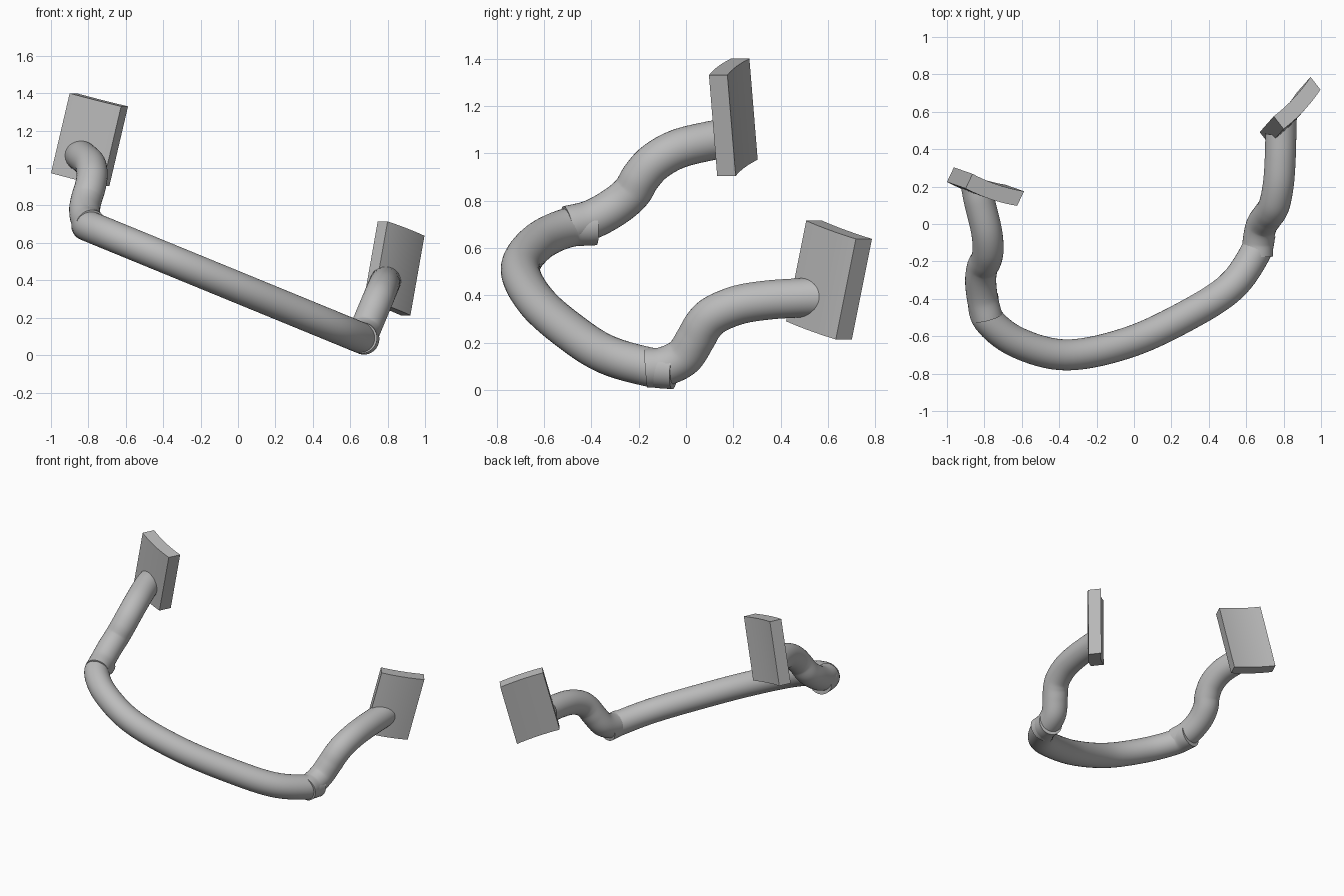
import bpy, bmesh, math
from mathutils import Vector

if "Cube" in bpy.data.objects:
    bpy.data.objects.remove(bpy.data.objects["Cube"], do_unlink=True)

RADIUS, SIDES, STEPS, COLUMNS = 0.083, 32, 8, 10

grey = bpy.data.materials.new("satin grey")
grey.use_nodes = True
colour = (0.5, 0.5, 0.5, 1)
grey.diffuse_color = colour
grey.node_tree.nodes["Principled BSDF"].inputs["Base Color"].default_value = colour


def finish(name, bm, angle):
    bmesh.ops.recalc_face_normals(bm, faces=bm.faces)
    mesh = bpy.data.meshes.new(name)
    bm.to_mesh(mesh)
    bm.free()
    mesh.materials.append(grey)
    obj = bpy.data.objects.new(name, mesh)
    bpy.context.collection.objects.link(obj)
    bpy.ops.object.select_all(action="DESELECT")
    obj.select_set(True)
    bpy.context.view_layer.objects.active = obj
    bpy.ops.object.shade_smooth_by_angle(angle=math.radians(angle))


def smooth_path(points):
    """Catmull-Rom curve through the points."""
    p = [Vector(q) for q in points]
    p = [2 * p[0] - p[1]] + p + [2 * p[-1] - p[-2]]
    path = []
    for a, b, c, d in zip(p, p[1:], p[2:], p[3:]):
        for i in range(STEPS):
            t = i / STEPS
            path.append(0.5 * (2 * b + (c - a) * t + (2 * a - 5 * b + 4 * c - d) * t ** 2
                               + (3 * b - a - 3 * c + d) * t ** 3))
    return path + [p[-2]]


def tube(name, points, plane=None):
    """Round tube along a path; the far end may be mitred to a plane."""
    path = smooth_path(points)
    bm = bmesh.new()
    rings, side = [], Vector((0.3, 0.1, 1))
    for i, centre in enumerate(path):
        along = (path[min(i + 1, len(path) - 1)] - path[max(i - 1, 0)]).normalized()
        side = (side - along * side.dot(along)).normalized()
        other = along.cross(side)
        ring = []
        for k in range(SIDES):
            a = math.tau * k / SIDES
            co = centre + RADIUS * (side * math.cos(a) + other * math.sin(a))
            if plane and i == len(path) - 1:
                origin, normal = plane
                co += along * ((origin - co).dot(normal) / along.dot(normal))
            ring.append(bm.verts.new(co))
        rings.append(ring)
    for r, s in zip(rings, rings[1:]):
        for k in range(SIDES):
            n = (k + 1) % SIDES
            bm.faces.new((r[k], r[n], s[n], s[k]))
    bm.faces.new(rings[0])
    bm.faces.new(rings[-1])
    finish(name, bm, 40)


def pad(name, top_a, top_b, down, thick, sag):
    """Curved pad; returns the plane just inside its front face."""
    a, b, down, thick = (Vector(v) for v in (top_a, top_b, down, thick))
    bm = bmesh.new()
    loops = []
    for i in range(COLUMNS + 1):
        t = i / COLUMNS
        top = a.lerp(b, t) - thick.normalized() * sag * 4 * t * (1 - t)
        loops.append([bm.verts.new(top + o) for o in
                      (Vector(), thick, thick + down, down)])
    for p, q in zip(loops, loops[1:]):
        for k in range(4):
            n = (k + 1) % 4
            bm.faces.new((p[k], p[n], q[n], q[k]))
    bm.faces.new(loops[0])
    bm.faces.new(loops[-1])
    finish(name, bm, 30)
    return a + thick * 0.3, (b - a).cross(down).normalized()


# Curved end pads
right_plane = pad("right_pad", (-0.9, 0.19, 1.4), (-0.625, 0.097, 1.33),
                  (-0.1, 0.035, -0.427), (0.037, 0.078, 0), 0.012)
left_plane = pad("left_pad", (0.8, 0.508, 0.715), (0.997, 0.718, 0.638),
                 (-0.075, -0.085, -0.425), (-0.053, 0.068, 0), 0.012)

# Bowed main bar, lying in one sloping plane
bow = [(-0.81, -0.385), (-0.78, -0.51), (-0.62, -0.635), (-0.355, -0.7), (-0.02, -0.63),
       (0.3, -0.48), (0.52, -0.335), (0.645, -0.16), (0.675, -0.05)]
tube("main_bar", [(x, y, 0.69 - 0.41 * (x + 0.8)) for x, y in bow])

# S-shaped arms from the bar to the pads
tube("right_arm", [(-0.785, -0.5, 0.695), (-0.81, -0.4, 0.72), (-0.82, -0.3, 0.775),
                   (-0.81, -0.23, 0.835), (-0.79, -0.19, 0.9), (-0.78, -0.13, 0.965),
                   (-0.79, -0.03, 1.02), (-0.825, 0.115, 1.055), (-0.84, 0.19, 1.065)],
     right_plane)
bend = [(-0.17, 0.092), (-0.09, 0.1), (-0.01, 0.14), (0.04, 0.215), (0.075, 0.275),
        (0.125, 0.32), (0.225, 0.36), (0.35, 0.38), (0.5, 0.39)]
tube("left_arm", [(0.66 + 0.42 * (z - 0.09), y, z) for y, z in bend], left_plane)
